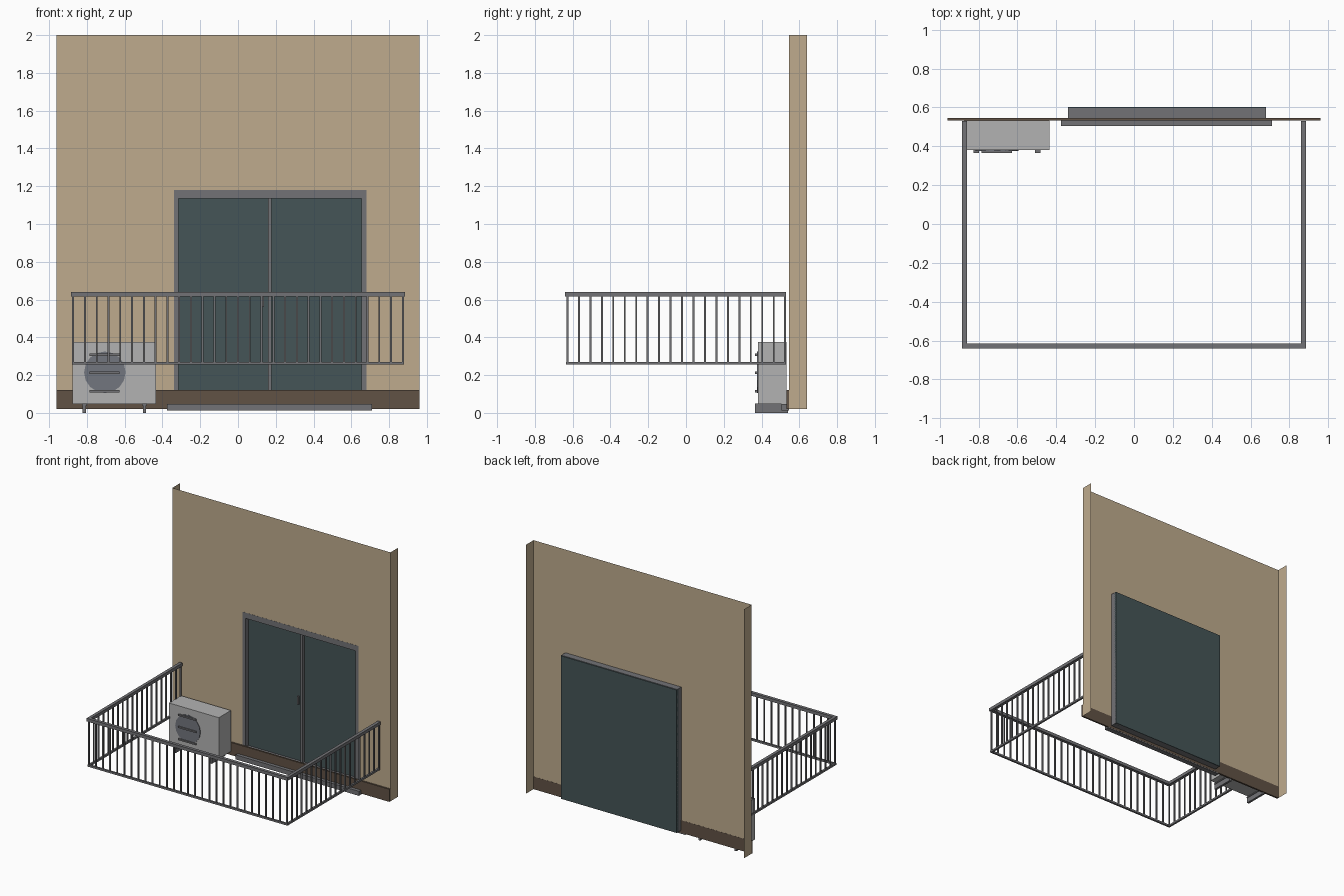
import bpy, math

if "Cube" in bpy.data.objects:
    bpy.data.objects.remove(bpy.data.objects["Cube"])

def mat(name, r, g, b):
    m = bpy.data.materials.new(name)
    m.diffuse_color = (r, g, b, 1)
    m.use_nodes = True
    m.node_tree.nodes["Principled BSDF"].inputs["Base Color"].default_value = m.diffuse_color
    return m

TAN = mat("plaster", 0.52, 0.41, 0.27)
BROWN = mat("brown", 0.12, 0.085, 0.06)
GLASS = mat("dark_glass", 0.06, 0.09, 0.095)
METAL = mat("dark_metal", 0.17, 0.17, 0.18)
LIGHT = mat("light_casing", 0.45, 0.45, 0.45)
FAN = mat("fan_grey", 0.17, 0.18, 0.21)

BOX_FACES = [(0, 1, 3, 2), (4, 6, 7, 5), (0, 4, 5, 1), (2, 3, 7, 6), (0, 2, 6, 4), (1, 5, 7, 3)]

def mesh(name, verts, faces, m):
    me = bpy.data.meshes.new(name)
    me.from_pydata(verts, [], faces)
    me.materials.append(m)
    ob = bpy.data.objects.new(name, me)
    bpy.context.collection.objects.link(ob)
    return ob

def boxes(name, spans, m):
    """One object made of boxes given as (x0, x1, y0, y1, z0, z1)."""
    verts, faces = [], []
    for x0, x1, y0, y1, z0, z1 in spans:
        n = len(verts)
        verts += [(x, y, z) for x in (x0, x1) for y in (y0, y1) for z in (z0, z1)]
        faces += [tuple(n + i for i in f) for f in BOX_FACES]
    return mesh(name, verts, faces, m)

# wall sheet around the door opening, with a return at each side
W, Y, YB, Z0, Z1 = 0.96, 0.545, 0.64, 0.02, 2.0
DL, DR, DT = -0.34, 0.68, 1.18
def rect(x0, x1, z0, z1):
    return [(x0, Y, z0), (x1, Y, z0), (x1, Y, z1), (x0, Y, z1)]
verts = rect(-W, DL, Z0, DT) + rect(DR, W, Z0, DT) + rect(-W, W, DT, Z1) + rect(DL, DR, Z0, 0.04)
for x in (-W, W):
    verts += [(x, Y, Z0), (x, YB, Z0), (x, YB, Z1), (x, Y, Z1)]
mesh("wall", verts, [tuple(range(i, i + 4)) for i in range(0, len(verts), 4)], TAN)

# skirting board and doorstep
boxes("skirting_board", [(-W, W, 0.532, 0.546, 0.02, 0.12)], BROWN)
boxes("doorstep", [(-0.375, 0.71, 0.505, 0.545, 0.012, 0.048)], METAL)

# sliding door: frame, glass, centre post and handle
boxes("door_frame", [
    (DL, DL + 0.025, 0.544, 0.597, 0.04, DT),
    (DR - 0.025, DR, 0.544, 0.597, 0.04, DT),
    (DL + 0.025, DR - 0.025, 0.544, 0.597, 1.135, DT),
    (DL + 0.025, DR - 0.025, 0.544, 0.597, 0.04, 0.11)], METAL)
boxes("door_glass", [(DL, DR, 0.58, 0.602, 0.04, DT - 0.003)], GLASS)
boxes("door_centre_post", [(0.158, 0.178, 0.558, 0.582, 0.11, 1.135)], METAL)
boxes("door_handle", [(0.125, 0.137, 0.565, 0.582, 0.56, 0.625)], METAL)

# balcony railing: rails on three sides
X, F, B = 0.885, -0.64, 0.53
def rails(inset, width, z0, z1):
    x, f = X - inset, F + inset
    return [(-x, x, f, f + width, z0, z1),
            (-x, -x + width, f + width, B, z0, z1),
            (x - width, x, f + width, B, z0, z1)]
boxes("top_rail", rails(0, 0.025, 0.615, 0.64), METAL)
boxes("bottom_rail", rails(0.005, 0.015, 0.255, 0.27), METAL)

# balusters
h, bx, by = 0.005, X - 0.0125, F + 0.0125
spots = [(-bx + 2 * bx * i / 28, by) for i in range(29)]
spots += [(s * bx, by + (B - h - by) * i / 19) for s in (-1, 1) for i in range(1, 20)]
boxes("balusters", [(x - h, x + h, y - h, y + h, 0.265, 0.62) for x, y in spots], METAL)

# outdoor air unit: casing, fan disc, guard bars and feet
boxes("air_unit_casing", [(-0.875, -0.435, 0.38, 0.532, 0.048, 0.375)], LIGHT)
bpy.ops.mesh.primitive_cylinder_add(vertices=16, radius=0.11, depth=0.01,
                                    location=(-0.705, 0.38, 0.215), rotation=(math.pi / 2, 0, 0))
disc = bpy.context.object
disc.name = "air_unit_fan"
disc.data.materials.append(FAN)
boxes("air_unit_guard_bars", [(-0.785, -0.628, 0.366, 0.378, z - 0.006, z + 0.006)
                              for z in (0.115, 0.212, 0.308)], METAL)
boxes("air_unit_feet", [s for x in (-0.813, -0.495) for s in (
    (x - 0.009, x + 0.009, 0.365, 0.54, 0.0, 0.04),
    (x - 0.014, x + 0.014, 0.365, 0.54, 0.04, 0.05))], METAL)
